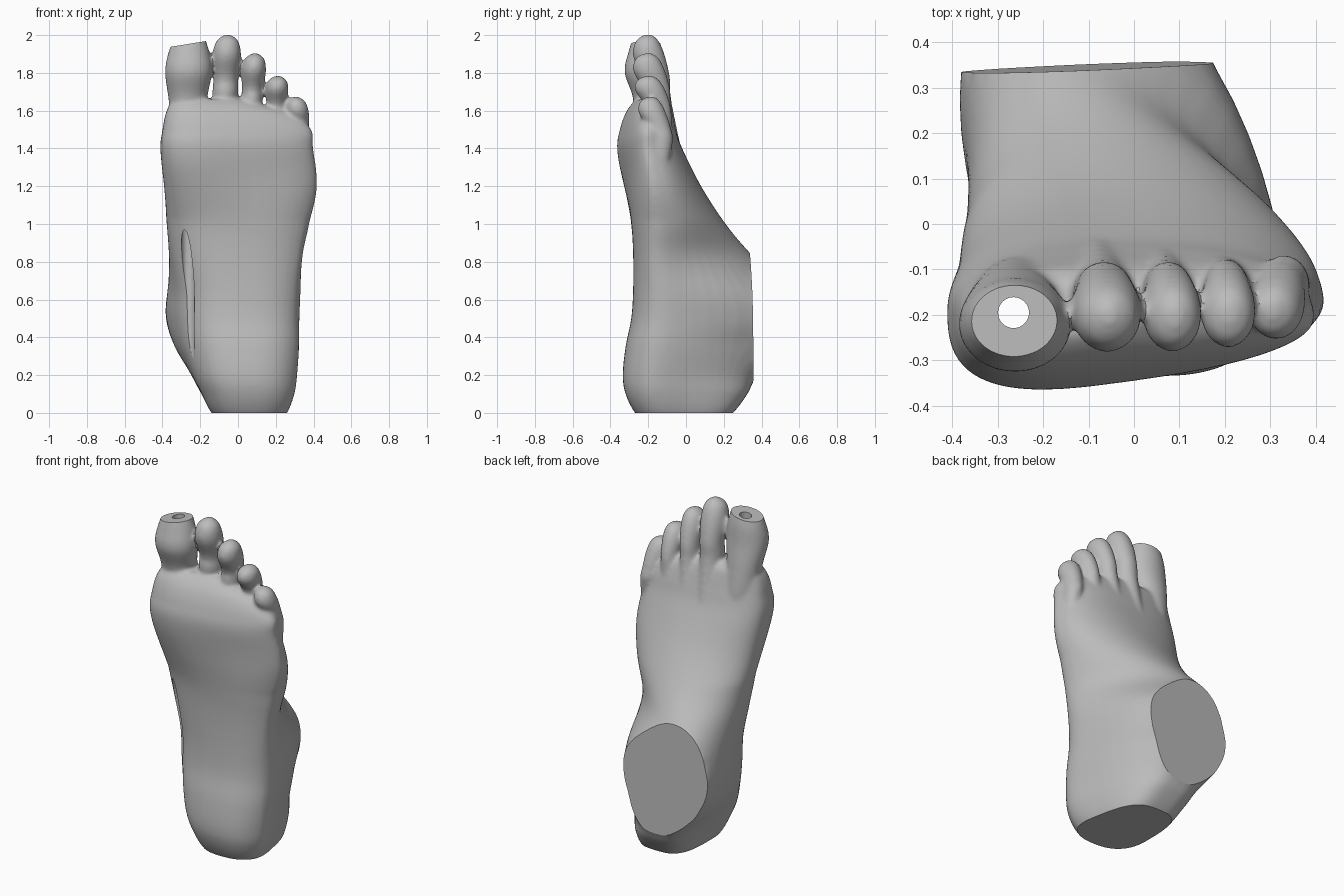
import bpy, bmesh, math
from mathutils import Matrix

STEPS = 6      # interpolated rings between two key sections
SIDES = 48     # points per ring

if "Cube" in bpy.data.objects:
    bpy.data.objects.remove(bpy.data.objects["Cube"], do_unlink=True)

skin = bpy.data.materials.new("plain_grey")
skin.use_nodes = True
grey = (0.5, 0.5, 0.5, 1)
skin.diffuse_color = grey
skin.node_tree.nodes["Principled BSDF"].inputs["Base Color"].default_value = grey


def smooth_rows(rows):
    """Catmull-Rom interpolation through rows of section values."""
    result = []
    last = len(rows) - 1
    for i in range(last):
        p, q = rows[max(i - 1, 0)], rows[i]
        r, s = rows[i + 1], rows[min(i + 2, last)]
        for k in range(STEPS):
            t = k / STEPS
            result.append([
                b + t * (c - a + t * (2 * a - 5 * b + 4 * c - d + t * (3 * (b - c) + d - a))) / 2
                for a, b, c, d in zip(p, q, r, s)])
    result.append(rows[last])
    return result


def loft(bm, rings):
    """Skin a stack of closed rings and cap both ends."""
    loops = [[bm.verts.new(point) for point in ring] for ring in rings]
    for low, high in zip(loops, loops[1:]):
        for i in range(SIDES):
            j = (i + 1) % SIDES
            bm.faces.new((low[i], low[j], high[j], high[i]))
    bm.faces.new(loops[0][::-1])
    bm.faces.new(loops[-1])


def power(value, exponent):
    return math.copysign(abs(value) ** exponent, value)


def ease(value, low, high):
    t = min(max((value - low) / (high - low), 0), 1)
    return t * t * (3 - 2 * t)


def body_ring(row):
    """Rounded section whose left and right limits shift from sole to ankle."""
    z, sole, top, sole_l, sole_r, back_l, back_r = row
    pivot = min(-0.05, (sole + top) / 2)
    ring = []
    for i in range(SIDES):
        angle = math.tau * i / SIDES
        behind = math.sin(angle) > 0
        # Square behind the heel, round over the instep, flatter at the toes
        if behind:
            roundness = 0.6 + 0.4 * ease(z, 0.1, 0.4) - 0.2 * ease(z, 1.1, 1.5)
        else:
            roundness = 0.8 - 0.1 * ease(z, 0.95, 1.35)
        v, w = power(math.sin(angle), roundness), power(math.cos(angle), roundness)
        y = pivot + v * (top - pivot if behind else pivot - sole)
        t = min(max((y + 0.2) / 0.545, 0), 1)
        left = sole_l + t * (back_l - sole_l)
        right = sole_r + t * (back_r - sole_r)
        x = (left + right) / 2 + w * (right - left) / 2
        # The ball of the foot is deepest behind the big toe
        if not behind:
            y -= 0.14 * x * v * ease(z, 0.95, 1.35)
        ring.append((x, y, z))
    return ring


def toe_ring(row):
    x, y, z, rx, ry = row
    angles = [math.tau * i / SIDES for i in range(SIDES)]
    return [(x + rx * math.cos(a), y + ry * math.sin(a), z) for a in angles]


bm = bmesh.new()

# Heel, arch, ankle and forefoot: z, sole y, top y, sole limits, back limits
body = [
    (-0.10, -0.18, 0.14, -0.05, 0.20, -0.05, 0.15),
    (0.00, -0.27, 0.25, -0.14, 0.28, -0.14, 0.18),
    (0.10, -0.32, 0.325, -0.19, 0.32, -0.20, 0.18),
    (0.20, -0.335, 0.38, -0.23, 0.335, -0.27, 0.18),
    (0.35, -0.32, 0.53, -0.26, 0.345, -0.40, 0.22),
    (0.50, -0.29, 0.60, -0.275, 0.345, -0.45, 0.25),
    (0.65, -0.28, 0.53, -0.285, 0.355, -0.45, 0.24),
    (0.84, -0.28, 0.345, -0.335, 0.385, -0.425, 0.13),
    (1.00, -0.29, 0.21, -0.375, 0.415, -0.385, 0.19),
    (1.20, -0.32, 0.08, -0.395, 0.43, -0.37, 0.28),
    (1.40, -0.345, -0.02, -0.412, 0.40, -0.39, 0.28),
    (1.50, -0.33, -0.055, -0.40, 0.39, -0.39, 0.25),
    (1.58, -0.30, -0.08, -0.385, 0.29, -0.36, 0.20),
    (1.63, -0.265, -0.10, -0.36, 0.14, -0.34, 0.10),
    (1.66, -0.23, -0.13, -0.30, 0.05, -0.30, 0.05),
]
loft(bm, [body_ring(row) for row in smooth_rows(body)])

# Big toe: x, y, z, half width, half depth
big_toe = [
    (-0.23, -0.16, 1.25, 0.05, 0.06),
    (-0.25, -0.18, 1.45, 0.10, 0.11),
    (-0.265, -0.185, 1.65, 0.102, 0.093),
    (-0.262, -0.22, 1.80, 0.124, 0.105),
    (-0.26, -0.215, 1.91, 0.108, 0.09),
    (-0.255, -0.21, 2.02, 0.07, 0.06),
]
loft(bm, [toe_ring(row) for row in smooth_rows(big_toe)])

# Small toes share one profile: fraction of length, y, width factor, half depth
profile = [
    (0.0, -0.15, 0.85, 0.075),
    (0.35, -0.158, 0.87, 0.074),
    (0.68, -0.195, 1.00, 0.085),
    (0.90, -0.205, 0.78, 0.062),
    (1.0, -0.20, 0.20, 0.020),
]


def small_toe(root_x, root_z, tip_x, tip_z, radius, ridge_y, slim):
    """Toe whose root runs down into the instep as a tendon ridge."""
    rows = []
    for f, y, width, depth in [(-1.1, ridge_y, 0.35, 0.04)] + profile:
        rows.append((root_x + f * (tip_x - root_x), y + 0.1 * (1 - slim),
                     root_z + f * (tip_z - root_z), radius * width, depth * slim))
    loft(bm, [toe_ring(row) for row in smooth_rows(rows)])


small_toe(-0.07, 1.64, -0.055, 2.003, 0.076, -0.03, 1)
small_toe(0.07, 1.61, 0.09, 1.905, 0.065, -0.05, 1)
small_toe(0.20, 1.55, 0.21, 1.785, 0.061, -0.10, 0.95)
small_toe(0.335, 1.42, 0.305, 1.675, 0.061, -0.18, 0.85)

bmesh.ops.recalc_face_normals(bm, faces=bm.faces)
mesh = bpy.data.meshes.new("foot")
bm.to_mesh(mesh)
bm.free()
foot = bpy.data.objects.new("foot", mesh)
bpy.context.collection.objects.link(foot)


def bake(obj):
    """Replace the mesh with its modified result."""
    graph = bpy.context.evaluated_depsgraph_get()
    result = bpy.data.meshes.new_from_object(obj.evaluated_get(graph))
    obj.modifiers.clear()
    obj.data = result


# Fuse the parts into one soft skin
remesh = foot.modifiers.new("fuse", 'REMESH')
remesh.mode = 'VOXEL'
remesh.voxel_size = 0.01
relax = foot.modifiers.new("relax", 'SMOOTH')
relax.factor = 0.5
relax.iterations = 12
bake(foot)

# Flat cuts under the heel and across the ankle
bm = bmesh.new()
bm.from_mesh(foot.data)
for point, normal in (((0, 0, 0), (0, 0, -1)), ((-0.1, 0.345, 0.5), (-0.036, 1, 0.02))):
    geometry = bm.verts[:] + bm.edges[:] + bm.faces[:]
    cut = bmesh.ops.bisect_plane(bm, geom=geometry, plane_co=point, plane_no=normal,
                                 clear_outer=True)
    rim = [e for e in cut["geom_cut"] if isinstance(e, bmesh.types.BMEdge)]
    bmesh.ops.holes_fill(bm, edges=rim, sides=0)
bmesh.ops.recalc_face_normals(bm, faces=bm.faces)
bm.to_mesh(foot.data)
bm.free()


def cutter(name, build):
    shape = bmesh.new()
    build(shape)
    data = bpy.data.meshes.new(name)
    shape.to_mesh(data)
    shape.free()
    obj = bpy.data.objects.new(name, data)
    bpy.context.collection.objects.link(obj)
    obj.hide_render = True
    mod = foot.modifiers.new(name, 'BOOLEAN')
    mod.operation, mod.solver, mod.object = 'DIFFERENCE', 'EXACT', obj
    return obj


# Slanted flat top on the big toe, straight bore from it down to the arch
slant = (Matrix.Translation((-0.26, -0.2, 2.055)) @ Matrix.Rotation(-0.16, 4, 'Y')
         @ Matrix.Diagonal((0.26, 0.4, 0.2, 1)))
bore = Matrix.Translation((-0.265, -0.195, 1.1))
cutters = [
    cutter("toe_top_cutter", lambda s: bmesh.ops.create_cube(s, size=1, matrix=slant)),
    cutter("bore_cutter", lambda s: bmesh.ops.create_cone(
        s, cap_ends=True, segments=32, radius1=0.034, radius2=0.034, depth=2, matrix=bore)),
]
bake(foot)
for obj in cutters:
    bpy.data.objects.remove(obj, do_unlink=True)

# Finish: one colour, smooth skin, flat cut faces
foot.data.materials.clear()
foot.data.materials.append(skin)
foot.data.polygons.foreach_set("material_index", [0] * len(foot.data.polygons))
bpy.ops.object.select_all(action='DESELECT')
foot.select_set(True)
bpy.context.view_layer.objects.active = foot
bpy.ops.object.shade_smooth_by_angle(angle=math.radians(35))
for face in foot.data.polygons:
    face.use_smooth = face.area < 0.005
